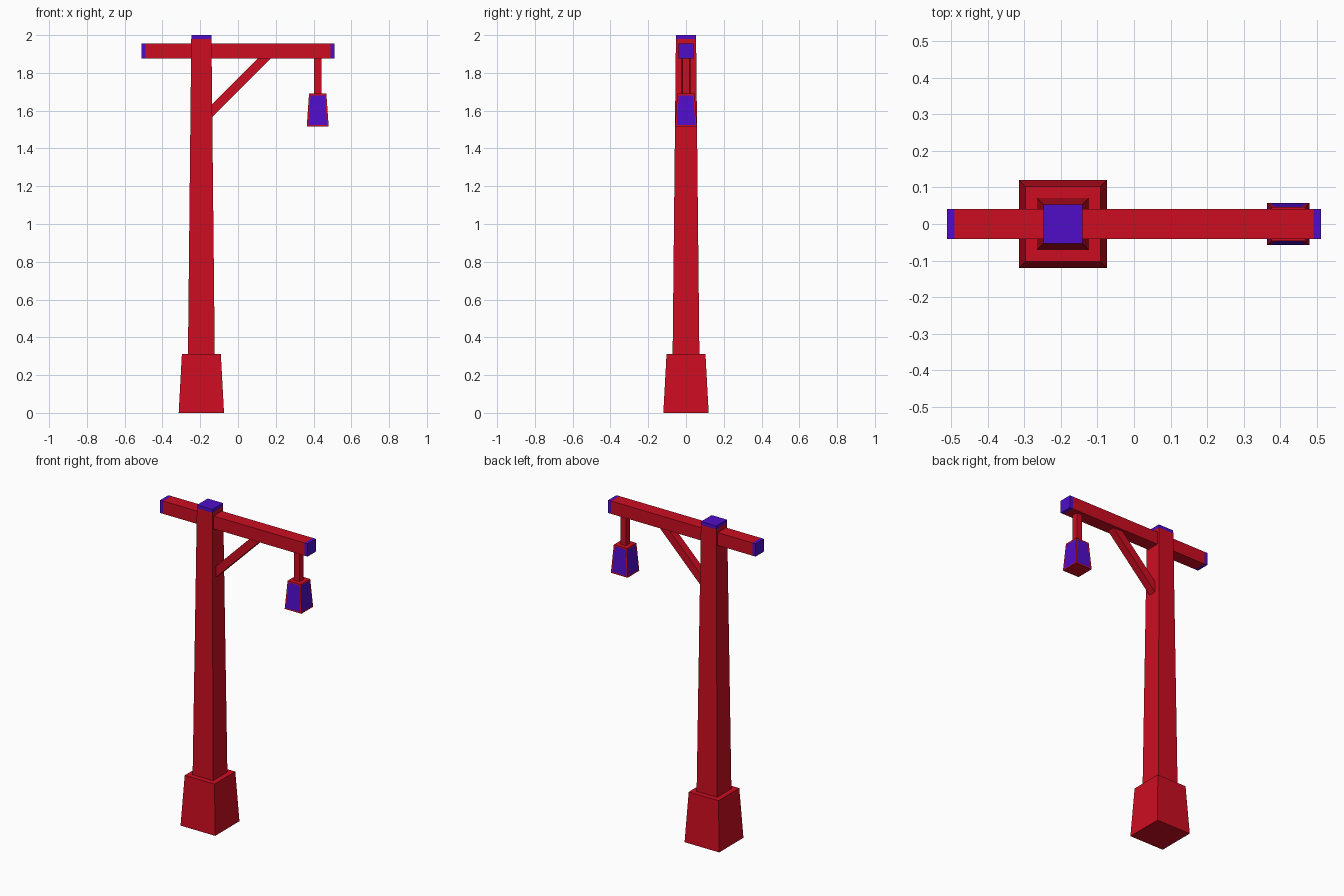
import bpy, bmesh, math
from mathutils import Matrix

if "Cube" in bpy.data.objects:
    bpy.data.objects.remove(bpy.data.objects["Cube"])


def material(name, rgb):
    m = bpy.data.materials.new(name)
    m.diffuse_color = (*rgb, 1)
    m.use_nodes = True
    m.node_tree.nodes["Principled BSDF"].inputs["Base Color"].default_value = m.diffuse_color
    return m


RED = material("red_paint", (0.604, 0.004, 0.015))
BLUE = material("blue_paint", (0.08, 0.004, 0.578))


def loft(name, sections, loc, tilt=0, blue_bands=(), blue_ends=(), panel_inset=0):
    """Stack rectangles (z, half_x, half_y) into a closed solid, tilted about y."""
    bm = bmesh.new()
    rings = [[bm.verts.new((sx * hx, sy * hy, z))
              for sx, sy in ((-1, -1), (1, -1), (1, 1), (-1, 1))]
             for z, hx, hy in sections]
    sides = []
    for b, (lo, hi) in enumerate(zip(rings, rings[1:])):
        for i in range(4):
            j = (i + 1) % 4
            f = bm.faces.new((lo[i], lo[j], hi[j], hi[i]))
            f.material_index = int(b in blue_bands)
            sides.append(f)
    bm.faces.new(rings[0][::-1]).material_index = int(0 in blue_ends)
    bm.faces.new(rings[-1]).material_index = int(1 in blue_ends)
    bm.normal_update()
    if panel_inset:
        bmesh.ops.inset_individual(bm, faces=sides, thickness=panel_inset)
        for f in sides:
            f.material_index = 1
    me = bpy.data.meshes.new(name)
    bm.to_mesh(me)
    bm.free()
    me.materials.append(RED)
    me.materials.append(BLUE)
    ob = bpy.data.objects.new(name, me)
    ob.matrix_world = Matrix.Translation(loc) @ Matrix.Rotation(tilt, 4, 'Y')
    bpy.context.collection.objects.link(ob)
    return ob


POST_X, LAMP_X = -0.194, 0.422

# Tapered foot and post with a blue cap
loft("foot", [(0, 0.12, 0.12), (0.313, 0.103, 0.103)], (POST_X, 0, 0))
loft("post", [(0.30, 0.071, 0.071), (1.98, 0.0535, 0.0535), (2.0, 0.053, 0.053)],
     (POST_X, 0, 0), blue_bands=(1,), blue_ends=(1,))

# Cross beam with blue tips
loft("cross_beam", [(x, 0.04, 0.041) for x in (-0.511, -0.49, 0.49, 0.511)],
     (0, 0, 1.915), math.pi / 2, blue_bands=(0, 2), blue_ends=(0, 1))

# Diagonal brace, its ends buried in the post and beam
loft("brace", [(-0.03, 0.0245, 0.0245), (0.43, 0.0245, 0.0245)],
     (-0.138, 0, 1.599), math.pi / 4)

# Hanging rod and lantern with blue panes
loft("lantern_rod", [(1.68, 0.019, 0.019), (1.89, 0.019, 0.019)], (LAMP_X, 0, 0))
loft("lantern", [(1.515, 0.058, 0.058), (1.69, 0.046, 0.046)],
     (LAMP_X, 0, 0), panel_inset=0.0115)
